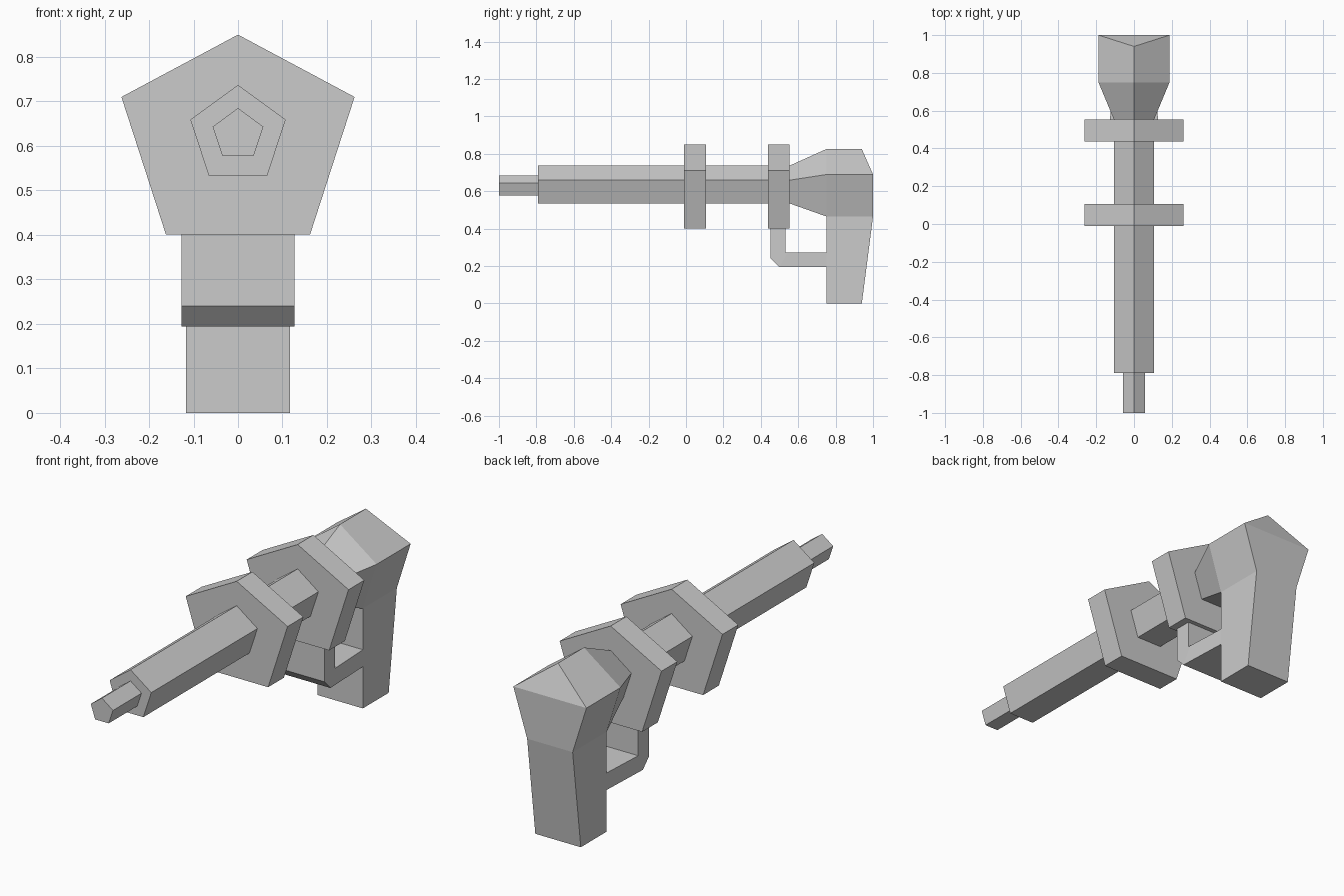
import bpy
import bmesh

if "Cube" in bpy.data.objects:
    bpy.data.objects.remove(bpy.data.objects["Cube"])


def loft(name, rings, split_end=False):
    """Skin a list of equal-length point rings and cap both ends."""
    bm = bmesh.new()
    loops = [[bm.verts.new(p) for p in ring] for ring in rings]
    n = len(loops[0])
    for a, b in zip(loops, loops[1:]):
        for i in range(n):
            j = (i + 1) % n
            bm.faces.new((a[i], a[j], b[j], b[i]))
    bm.faces.new(loops[0])
    e = loops[-1]
    if split_end:  # sloped gable triangle above a flat panel
        bm.faces.new((e[0], e[1], e[4]))
        bm.faces.new(e[1:])
    else:
        bm.faces.new(e)
    bmesh.ops.recalc_face_normals(bm, faces=bm.faces)
    mesh = bpy.data.meshes.new(name)
    bm.to_mesh(mesh)
    bm.free()
    obj = bpy.data.objects.new(name, mesh)
    bpy.context.collection.objects.link(obj)
    return obj


def pentagon(y, top, side_x, side_z, bottom_x, bottom_z, top_y=None):
    return [(0, y if top_y is None else top_y, top),
            (side_x, y, side_z), (bottom_x, y, bottom_z),
            (-bottom_x, y, bottom_z), (-side_x, y, side_z)]


BARREL = (0.737, 0.107, 0.659, 0.066, 0.534)
MUZZLE = (0.685, 0.057, 0.643, 0.035, 0.577)
COLLAR = (0.85, 0.262, 0.71, 0.162, 0.401)
BODY = (0.825, 0.188, 0.689, 0.117, 0.465)

# Muzzle and barrel
loft("muzzle", [pentagon(y, *MUZZLE) for y in (-1.0, -0.79)])
loft("barrel", [pentagon(y, *BARREL) for y in (-0.79, 0.555)])

# Two large collars around the barrel
for name, y in (("front_collar", -0.01), ("rear_collar", 0.438)):
    loft(name, [pentagon(y, *COLLAR), pentagon(y + 0.116, *COLLAR)])

# Flared rear body with a sloped back gable
loft("rear_body", [pentagon(0.555, *BARREL), pentagon(0.75, *BODY),
                   pentagon(1.0, *BODY, top_y=0.94)], split_end=True)

# Grip tapering towards the bottom
w = 0.117
loft("grip", [[(-w, 0.75, z), (w, 0.75, z), (w, y, z), (-w, y, z)]
              for y, z in ((0.94, 0.0), (1.0, 0.465))])

# Trigger guard: bent strap from the rear collar to the grip
# each entry: half width, outer (y, z), inner (y, z)
STRAP = [(0.127, (0.453, 0.401), (0.533, 0.401)),
         (0.127, (0.453, 0.24), (0.533, 0.273)),
         (0.127, (0.498, 0.194), (0.545, 0.273)),
         (0.117, (0.75, 0.194), (0.75, 0.273))]
loft("trigger_guard", [[(-h, *o), (h, *o), (h, *i), (-h, *i)]
                       for h, o, i in STRAP])
